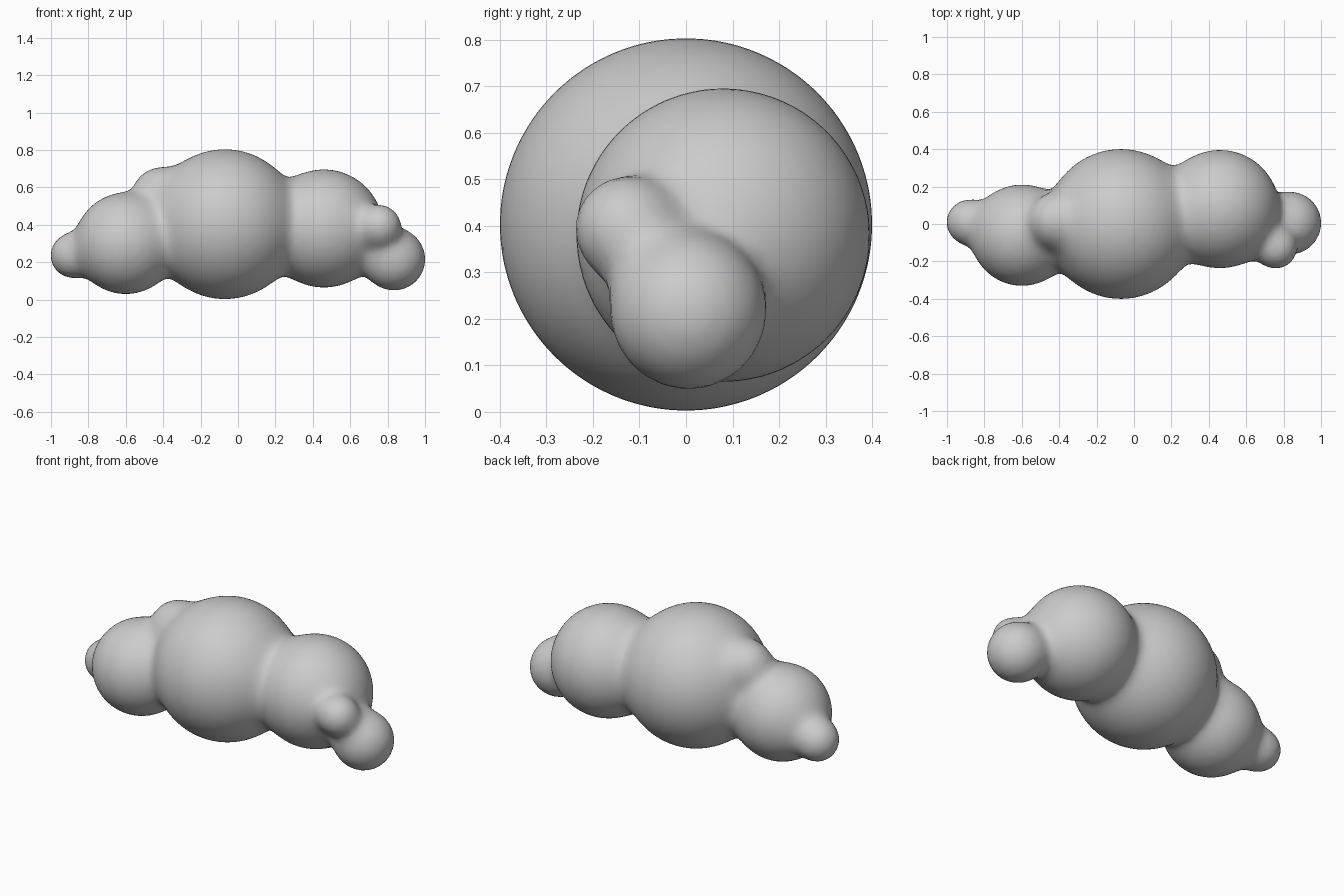
import bpy
import bmesh
import math
from mathutils import Vector, Matrix

if "Cube" in bpy.data.objects:
    bpy.data.objects.remove(bpy.data.objects["Cube"])

BLEND = 0.035

# Puffs: centre and radius
PUFFS = [
    ((-0.07, 0.00, 0.403), 0.40),    # main middle
    ((0.46, 0.08, 0.380), 0.315),    # large left
    ((-0.60, -0.06, 0.300), 0.27),   # large right
    ((-0.885, 0.01, 0.235), 0.115),  # right tip
    ((-0.42, 0.02, 0.565), 0.135),   # upper bump
    ((0.76, -0.13, 0.395), 0.105),   # front bump
    ((0.835, 0.005, 0.215), 0.165),  # left tip
]
PUFFS = [(Vector(c), r) for c, r in PUFFS]


def blended_distance(p):
    """Signed distance to the softly merged puffs, with its direction."""
    total, direction = 0.0, Vector()
    for centre, radius in PUFFS:
        offset = p - centre
        weight = math.exp(-(offset.length - radius) / BLEND)
        total += weight
        direction += offset.normalized() * weight
    return -BLEND * math.log(total), direction / total


# Rough union of the puffs
bm = bmesh.new()
for centre, radius in PUFFS:
    bmesh.ops.create_icosphere(bm, subdivisions=4, radius=radius + 0.01,
                               matrix=Matrix.Translation(centre))
mesh = bpy.data.meshes.new("cloud_body")
bm.to_mesh(mesh)
bm.free()
cloud = bpy.data.objects.new("cloud_body", mesh)
bpy.context.collection.objects.link(cloud)
remesh = cloud.modifiers.new("merge", 'REMESH')
remesh.mode = 'VOXEL'
remesh.voxel_size = 0.025
bpy.context.view_layer.objects.active = cloud
cloud.select_set(True)
bpy.ops.object.modifier_apply(modifier=remesh.name)

# Settle the skin onto the soft blend between puffs
for vert in cloud.data.vertices:
    p = vert.co.copy()
    for _ in range(6):
        distance, direction = blended_distance(p)
        p -= direction * distance / max(direction.length_squared, 0.2)
    vert.co = p

# Plain grey skin
grey = bpy.data.materials.new("cloud_grey")
grey.use_nodes = True
colour = (0.6, 0.6, 0.6, 1.0)
grey.diffuse_color = colour
grey.node_tree.nodes["Principled BSDF"].inputs["Base Color"].default_value = colour
cloud.data.materials.clear()
cloud.data.materials.append(grey)
cloud.data.shade_smooth()
